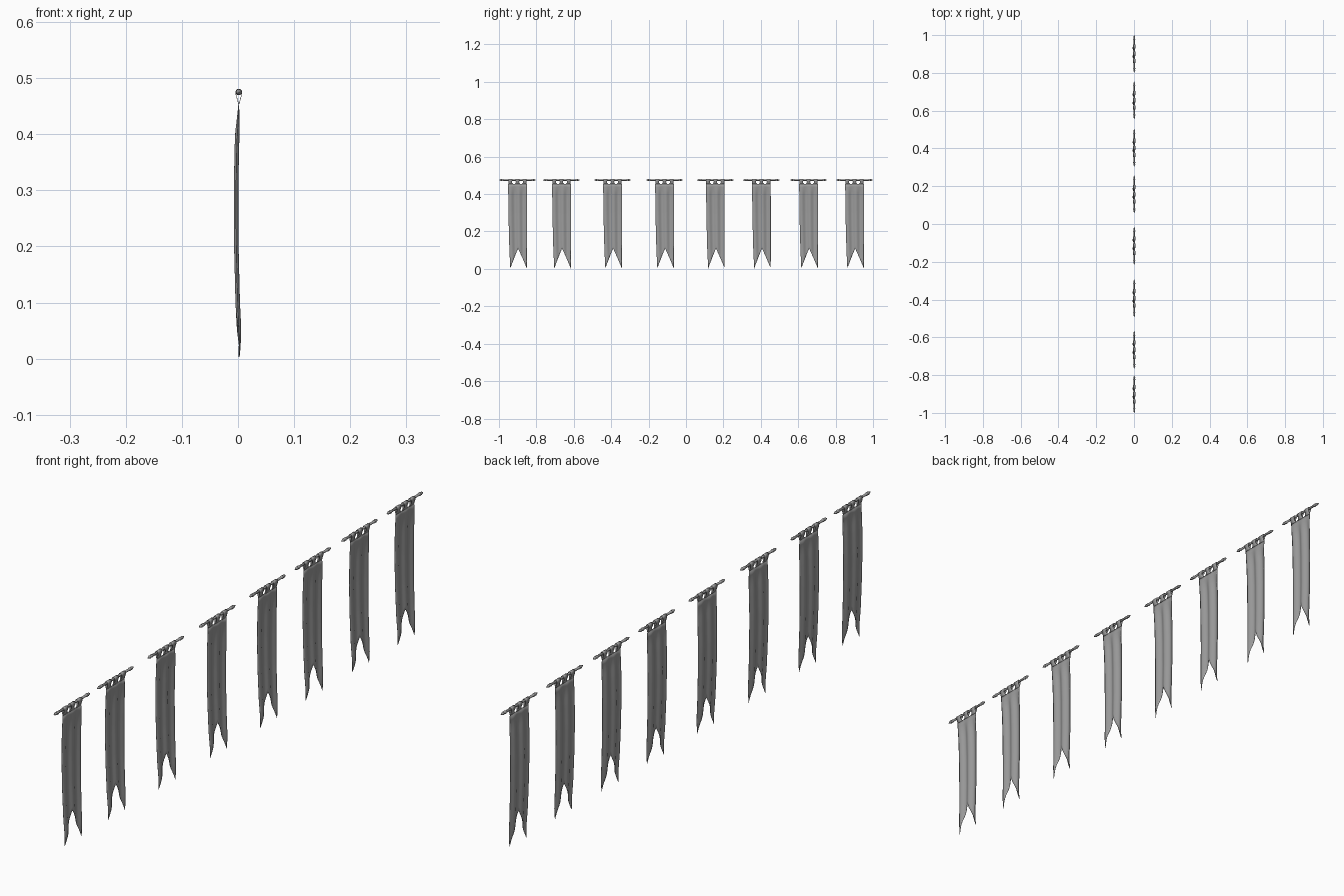
import bpy, bmesh, math

if "Cube" in bpy.data.objects:
    bpy.data.objects.remove(bpy.data.objects["Cube"])

CENTRES = [-0.901, -0.666, -0.393, -0.115, 0.157, 0.403, 0.655, 0.901]
POLE_Z = 0.475
TOP_Z = 0.455
SHIFT_X = 0.0015

grey = bpy.data.materials.new("dark_grey")
grey.diffuse_color = (0.33, 0.33, 0.33, 1)
grey.use_nodes = True
grey.node_tree.nodes["Principled BSDF"].inputs["Base Color"].default_value = grey.diffuse_color


def lerp_table(t, table):
    for (a, va), (b, vb) in zip(table, table[1:]):
        if t <= b:
            return va + (vb - va) * max(0, (t - a)) / (b - a)
    return table[-1][1]


def sway(z):
    # gentle billow of the cloth, by height
    return lerp_table(z, [(0, .0), (.04, .001), (.1, -.002), (.2, -.0045),
                          (.3, -.005), (.38, -.0035), (.43, -.001), (.46, 0)])


def make_mesh(name, bm):
    bmesh.ops.recalc_face_normals(bm, faces=bm.faces)
    me = bpy.data.meshes.new(name)
    bm.to_mesh(me)
    bm.free()
    me.materials.append(grey)
    for p in me.polygons:
        p.use_smooth = True
    return me


def grid(bm, rows):
    vs = [[bm.verts.new(c) for c in r] for r in rows]
    for r0, r1 in zip(vs, vs[1:]):
        for i in range(len(r0) - 1):
            bm.faces.new((r0[i], r0[i + 1], r1[i + 1], r1[i]))


# Swallow-tailed cloth with vertical folds
def cloth_mesh():
    bm = bmesh.new()
    rows, nu, nv = [], 24, 24
    for j in range(nv + 1):
        v = j / nv
        row = []
        for i in range(nu + 1):
            u = 2 * i / nu - 1
            bottom = 0.003 + 0.107 * (1 - abs(u))
            z = TOP_Z + (bottom - TOP_Z) * v
            left = lerp_table(z, [(0, -.038), (.1, -.043), (.25, -.047), (.46, -.05)])
            right = 0.05
            y = left + (right - left) * (u + 1) / 2
            fold = 0.0035 * math.sin(u * 7 + 0.6) * min(1, (TOP_Z - z) / 0.05) * min(1, 0.3 + z / 0.08)
            row.append((sway(z) + fold, y, z))
        rows.append(row)
    grid(bm, rows)
    return make_mesh("cloth", bm)


# Three tabs, each a teardrop loop round the pole, flaring into the cloth
def tabs_mesh():
    bm = bmesh.new()
    path = [(0, TOP_Z - .002), (-.0018, .459), (-.0035, .465), (-.005, .47)]
    path += [(0.0055 * math.cos(a), POLE_Z + 0.0055 * math.sin(a))
             for a in [math.pi * (1 - k / 6) for k in range(7)]]
    path += [(.005, .47), (.0035, .465), (.0018, .459), (0, TOP_Z - .002)]
    for inner, outer in ((-.030, -.049), (-.008, .008), (.030, .049)):
        rows = []
        for x, z in path:
            flare = lerp_table(z, [(.453, .008), (.459, .002), (.465, 0), (.472, .003), (.49, .003)])
            d = math.copysign(flare, outer - inner)
            a, b = inner - d, outer
            if abs(inner) < .01:
                b = outer + d
            rows.append([(x, a, z), (x, (a + b) / 2, z), (x, b, z)])
        grid(bm, rows)
    return make_mesh("tabs", bm)


# Lathe-turned pole with pointed finials
def pole_mesh():
    bm = bmesh.new()
    half = [(.099, .0003), (.092, .0035), (.086, .0055), (.082, .003), (.079, .0055),
            (.076, .0055), (.074, .004)]
    prof = [(-y, r) for y, r in half] + [(y, r) for y, r in reversed(half)]
    n = 12
    rows = [[bm.verts.new((r * math.cos(2 * math.pi * k / n), y,
                           POLE_Z + r * math.sin(2 * math.pi * k / n)))
             for k in range(n)] for y, r in prof]
    for a, b in zip(rows, rows[1:]):
        for k in range(n):
            bm.faces.new((a[k], a[(k + 1) % n], b[(k + 1) % n], b[k]))
    bm.faces.new(rows[0])
    bm.faces.new(rows[-1])
    return make_mesh("pole", bm)


meshes = {"banner_cloth": cloth_mesh(), "hanging_tabs": tabs_mesh(), "banner_pole": pole_mesh()}

# Row of eight banners sharing the same meshes
for i, y in enumerate(CENTRES):
    for name, me in meshes.items():
        ob = bpy.data.objects.new(f"{name}_{i + 1}", me)
        ob.location = (SHIFT_X, y, 0)
        bpy.context.collection.objects.link(ob)
        if name != "banner_pole":
            m = ob.modifiers.new("thickness", 'SOLIDIFY')
            m.thickness = 0.001
            m.offset = 0
